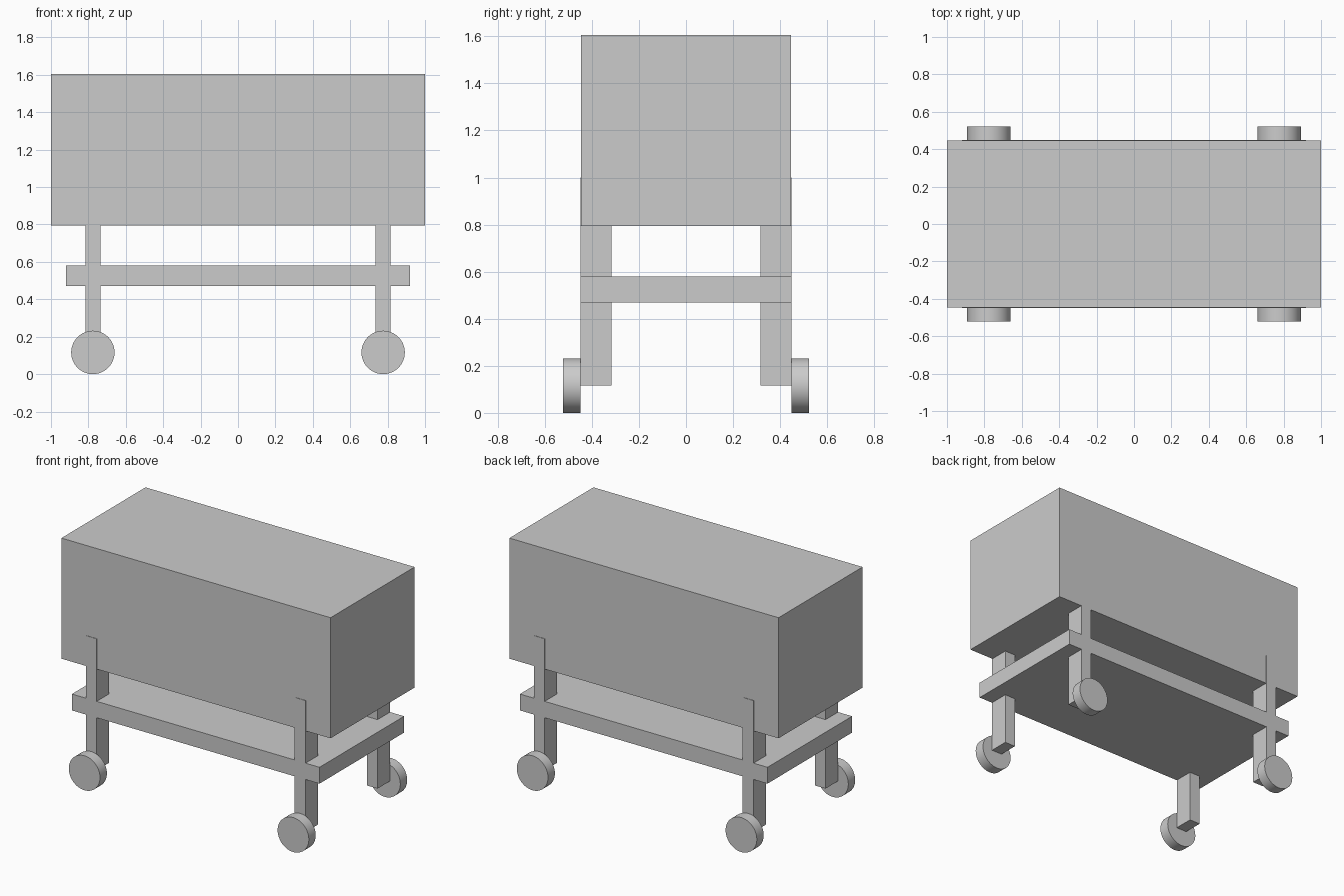
import bpy
from math import radians

if "Cube" in bpy.data.objects:
    bpy.data.objects.remove(bpy.data.objects["Cube"])


def box(name, x, y, z):
    """Box from (min, max) ranges on each axis."""
    bpy.ops.mesh.primitive_cube_add(size=1, location=[(a + b) / 2 for a, b in (x, y, z)])
    ob = bpy.context.object
    ob.name = name
    ob.scale = [b - a for a, b in (x, y, z)]
    bpy.ops.object.transform_apply(location=False, rotation=False, scale=True)
    return ob


# Main cabinet and lower shelf
box("cabinet", (-1, 1), (-0.446, 0.446), (0.795, 1.605))
box("shelf", (-0.92, 0.92), (-0.449, 0.449), (0.47, 0.58))

# Four legs, each with a wheel on its outer face
R = 0.116
for sx, side in ((-1, "left"), (1, "right")):
    for sy, end in ((-1, "front"), (1, "back")):
        x = sx * 0.776
        ys = sorted((sy * 0.316, sy * 0.449))
        box(f"{end}_{side}_leg", (x - 0.04, x + 0.04), ys, (0.117, 1.0))
        bpy.ops.mesh.primitive_cylinder_add(
            vertices=48, radius=R, depth=0.073,
            location=(x, sy * 0.4855, R), rotation=(radians(90), 0, 0))
        bpy.context.object.name = f"{end}_{side}_wheel"
        bpy.ops.object.shade_smooth_by_angle(angle=radians(30))
